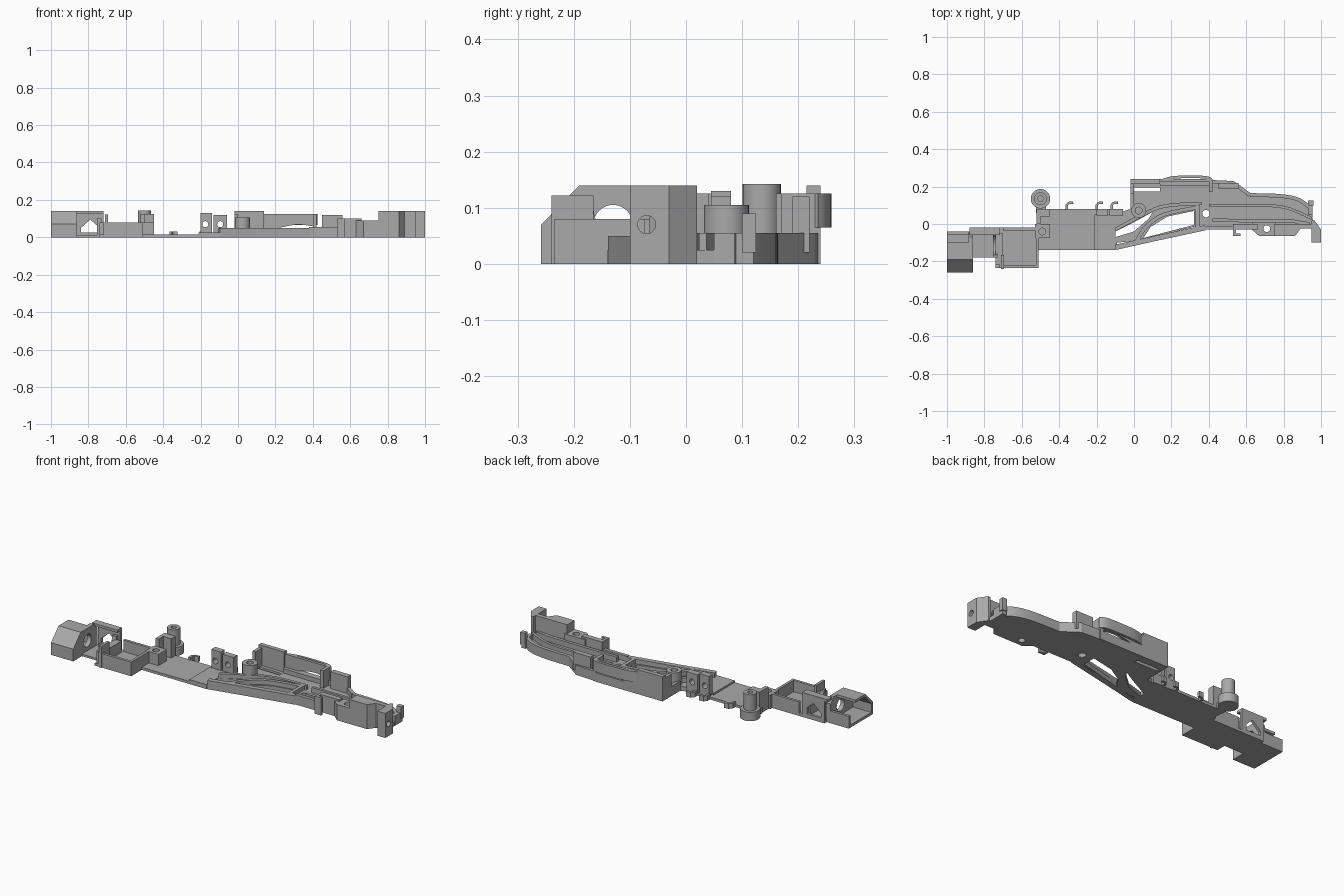
import bpy
import bmesh
import math
from mathutils import Vector

default_cube = bpy.data.objects.get("Cube")
if default_cube:
    bpy.data.objects.remove(default_cube, do_unlink=True)

# Single grey plastic material
plastic = bpy.data.materials.new("grey_plastic")
plastic.use_nodes = True
grey = (.4, .4, .4, 1)
plastic.diffuse_color = grey
plastic.node_tree.nodes["Principled BSDF"].inputs["Base Color"].default_value = grey


def prism(name, outline, low, high, axis="z"):
    """Extrude a flat outline along an axis; x uses (y, z) points, y uses (x, z) points."""
    place = {"z": lambda a, b, c: (a, b, c),
             "x": lambda a, b, c: (c, a, b),
             "y": lambda a, b, c: (a, c, b)}[axis]
    bm = bmesh.new()
    face = bm.faces.new([bm.verts.new(place(a, b, low)) for a, b in outline])
    result = bmesh.ops.extrude_face_region(bm, geom=[face])
    moved = [g for g in result["geom"] if isinstance(g, bmesh.types.BMVert)]
    bmesh.ops.translate(bm, verts=moved, vec=place(0, 0, high - low))
    bmesh.ops.recalc_face_normals(bm, faces=bm.faces)
    mesh = bpy.data.meshes.new(name)
    bm.to_mesh(mesh)
    bm.free()
    mesh.materials.append(plastic)
    obj = bpy.data.objects.new(name, mesh)
    bpy.context.collection.objects.link(obj)
    return obj


def box(name, xs, ys, zs):
    (left, right), (front, back) = xs, ys
    return prism(name, [(left, front), (right, front), (right, back), (left, back)], *zs)


def circle(a, b, radius, count=32):
    turns = [math.tau * i / count for i in range(count)]
    return [(a + radius * math.cos(t), b + radius * math.sin(t)) for t in turns]


def rail(name, path, width, low, high):
    """Wall of constant width that follows a path seen from above."""
    points = [Vector(p) for p in path]
    near, far = [], []
    for i, point in enumerate(points):
        along = (points[min(i + 1, len(points) - 1)] - points[max(i - 1, 0)]).normalized()
        side = Vector((-along.y, along.x)) * width / 2
        near.append(tuple(point - side))
        far.append(tuple(point + side))
    return prism(name, near + far[::-1], low, high)


def smooth_path(points, steps=6):
    """Round a path with a Catmull-Rom curve."""
    p = [Vector(points[0])] + [Vector(q) for q in points] + [Vector(points[-1])]
    path = []
    for a, b, c, d in zip(p, p[1:], p[2:], p[3:]):
        for i in range(steps):
            t = i / steps
            path.append((b * 2 + (c - a) * t + (a * 2 - b * 5 + c * 4 - d) * t * t
                         + (b * 3 - a - c * 3 + d) * t ** 3) / 2)
    return path + [p[-1]]


def cut(target, outline, low=-.1, high=.3, axis="z"):
    cutter = prism("cutter", outline, low, high, axis)
    modifier = target.modifiers.new("cut", "BOOLEAN")
    modifier.operation = "DIFFERENCE"
    modifier.solver = "EXACT"
    modifier.object = cutter
    graph = bpy.context.evaluated_depsgraph_get()
    mesh = bpy.data.meshes.new_from_object(target.evaluated_get(graph))
    target.modifiers.clear()
    target.data = mesh
    bpy.data.objects.remove(cutter, do_unlink=True)


def post(name, x, y, radius, bore, low, high):
    obj = prism(name, circle(x, y, radius), low, high)
    cut(obj, circle(x, y, bore))
    return obj


# Thin middle floor and tray floor
middle = box("middle_floor", (-.52, -.1), (-.14, .08), (0, .015))
cut(middle, circle(-.15, -.07, .02))
cut(middle, circle(-.49, -.04, .02))
box("tray_floor", (-.74, -.51), (-.235, -.02), (0, .015))
box("cradle_floor", (-.86, -.73), (-.18, -.02), (0, .012))

# Main curved floor with openings
back_curve = smooth_path([(.62, .155), (.78, .15), (.88, .13), (.95, .08)])
floor = prism("main_floor", [(-.11, -.14), (.38, -.03), (.53, -.02), (.65, -.03), (.7, -.065),
                             (.86, -.065), (.89, -.02), (.96, -.02)]
              + back_curve[::-1] + [(.53, .23), (-.02, .23), (-.02, .08), (-.11, .05)], 0, .025)
arc = smooth_path([(.01, -.1), (.06, -.02), (.16, .05), (.35, .09)])
cut(floor, [(.05, -.075), (.09, -.015), (.18, .04), (.32, .07), (.32, -.005)])
cut(floor, [(-.09, -.115), (.34, -.02), (.34, -.01), (.04, -.085), (-.09, -.1)])
cut(floor, smooth_path([(-.12, -.05), (0, .01), (.1, .065)]) + [(.08, .03), (0, -.04), (-.1, -.07)])
cut(floor, [(0, .175), (.14, .175), (.14, .195), (0, .195)])
cut(floor, circle(.385, .055, .02))
cut(floor, circle(.71, -.025, .02))

# Ribs and rims on the main floor
rail("front_beam", [(-.1, -.125), (.1, -.08), (.38, -.02)], .028, 0, .05)
rail("arc_rib", arc, .02, 0, .05)
rail("upper_arc_rib", smooth_path([(-.1, -.03), (.03, .04), (.16, .095), (.36, .11)]), .018, 0, .05)
rail("beam_end_rib", [(.34, -.03), (.34, .1)], .02, 0, .05)
rail("back_rim", [(.42, .225), (.53, .22), (.62, .155)], .02, 0, .055)
rail("curved_back_rim", back_curve, .02, 0, .055)
rail("inner_rail", smooth_path([(.4, .1), (.6, .1), (.8, .09), (.95, .03)]), .015, 0, .055)
rail("channel_rail", [(.42, .02), (.85, .015), (.94, .0)], .018, 0, .055)
box("front_rim", (.38, .56), (-.03, -.01), (0, .055))
box("left_rim", (-.02, 0), (.08, .23), (0, .055))
post("floor_boss", .025, .072, .04, .018, 0, .105)

# Back wall with stepped, curved panel
tall = prism("back_wall_tall", [(-.02, .0), (.14, 0), (.14, .14), (-.02, .14)], .215, .24, "y")
box("wall_foot", (.14, .42), (.205, .24), (0, .05))
panel = prism("back_wall_panel", [(.14, .05), (.2, .05)]
              + smooth_path([(.22, .05), (.32, .068), (.42, .055)])
              + [(.42, .125), (.14, .125)], .225, .24, "y")
rail("bulged_panel", smooth_path([(.14, .23), (.22, .25), (.38, .25), (.42, .23)]), .014, .065, .125)
box("wall_end", (.4, .42), (.17, .24), (0, .125))
box("wall_lug", (.45, .56), (.19, .22), (.02, .12))
box("wall_return", (-.02, .0), (.16, .24), (0, .125))

# Right end blocks and end wall
clip = box("low_clip_block", (.53, .66), (-.03, 0), (0, .1))
box("clip_tab", (.53, .57), (-.065, -.05), (0, .1))
box("clip_neck", (.53, .545), (-.06, -.02), (0, .1))
step = prism("screw_block", [(.63, -.03), (.67, -.065), (.76, -.065), (.76, .01), (.63, .01)], 0, .09)
cut(step, circle(.71, -.025, .018))
prism("tall_block", [(.75, -.065), (.86, -.065), (.89, -.025), (.96, -.025), (.96, 0), (.75, 0)], 0, .14)
end = prism("end_wall", [(.95, -.1), (1, -.1), (1, -.03), (.965, .02), (.95, .02)], 0, .14)
cut(end, circle(-.07, .07, .016), .9, 1.1, "x")
box("corner_hook", (.93, .955), (.05, .12), (0, .055))
box("corner_hook_tip", (.93, .96), (.1, .125), (.02, .09))

# Upright drilled plates and small hooks on the middle floor
for name, left, right, hole, top in (("left_upright", -.2, -.14, -.175, .13),
                                     ("right_upright", -.13, -.06, -.095, .12)):
    upright = box(name, (left, right), (.045, .08), (0, top))
    cut(upright, circle(hole, .07, .016), 0, .2, "y")
for x in (-.36, -.2, -.12):
    rail("edge_hook", [(x, .075), (x, .1), (x + .01, .112), (x + .035, .114)], .014, 0, .03)
box("floor_step", (-.21, -.1), (-.14, .05), (0, .025))

# Screw post on its round lug
prism("lug_disc", circle(-.5, .135, .052), 0, .05)
post("screw_post", -.5, .135, .034, .015, 0, .142)
box("lug_bridge", (-.525, -.47), (.06, .12), (0, .03))

# Corner block beside the tray
corner = box("corner_block", (-.53, -.45), (-.075, 0), (0, .08))
cut(corner, circle(-.49, -.04, .018), .02)
box("corner_wall", (-.52, -.5), (0, .08), (0, .125))
box("corner_shelf", (-.5, -.45), (.04, .08), (0, .125))

# Tray walls
box("tray_front_wall", (-.72, -.51), (-.235, -.22), (0, .08))
box("tray_right_wall", (-.525, -.51), (-.235, -.02), (0, .08))
box("tray_back_wall", (-.7, -.51), (-.035, -.02), (0, .08))
box("tray_rib", (-.71, -.695), (-.24, -.165), (0, .122))
box("tray_rib_low", (-.74, -.7), (-.22, -.05), (0, .08))

# Shell housing with sloped front
prism("housing_shell", [(-.258, 0), (-.258, .07), (-.19, .14), (-.1, .14), (-.1, .125),
                        (-.185, .125), (-.243, .065), (-.243, .015), (-.04, .015), (-.04, 0)],
      -1, -.86, "x")
cap = prism("housing_cap", [(-.258, 0), (-.258, .07), (-.19, .14), (-.07, .14), (-.04, .11), (-.04, 0)],
            -.885, -.86, "x")
cut(cap, circle(-.13, .07, .035), -1, -.8, "x")
box("housing_back_wall", (-1, -.86), (-.055, -.04), (0, .07))

# Cradle with pierced back wall
truss = box("cradle_back_wall", (-.86, -.72), (-.035, -.02), (0, .14))
cut(truss, [(-.84, .025), (-.75, .025), (-.75, .06), (-.79, .095), (-.84, .05)], -.1, .1, "y")
box("cradle_top_bar", (-.88, -.72), (-.06, -.02), (.125, .14))
cradle = box("cradle_saddle", (-.755, -.73), (-.18, -.04), (0, .1))
cut(cradle, circle(-.11, .1, .055), -.8, -.7, "x")

for obj in bpy.data.objects:
    if obj.type == "MESH" and plastic.name in obj.data.materials:
        bpy.ops.object.select_all(action="DESELECT")
        obj.select_set(True)
        bpy.context.view_layer.objects.active = obj
        bpy.ops.object.shade_smooth_by_angle(angle=math.radians(30))
